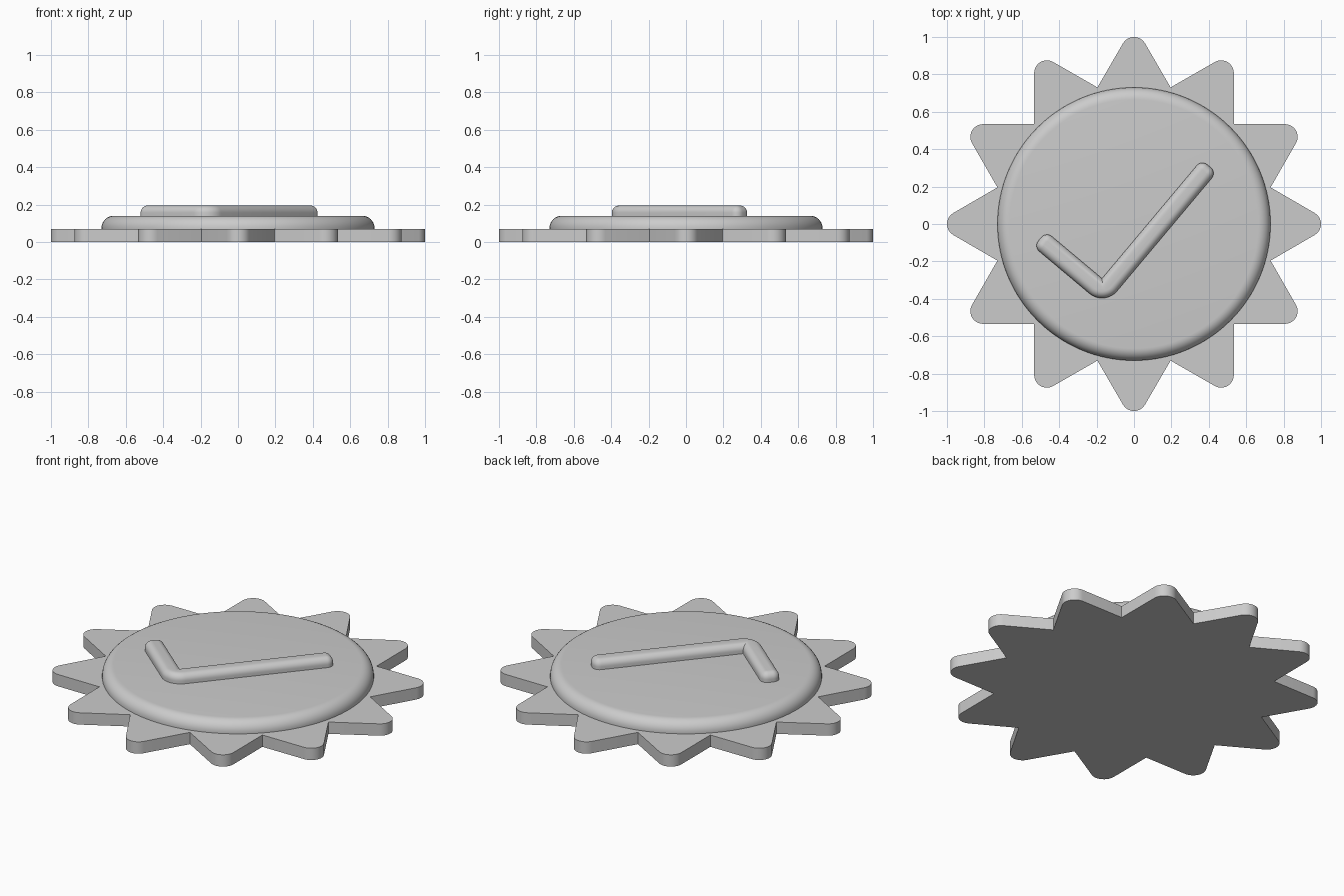
import bpy, bmesh, math
from math import sin, cos, pi, radians

if "Cube" in bpy.data.objects:
    bpy.data.objects.remove(bpy.data.objects["Cube"])

grey = bpy.data.materials.new("grey")
grey.diffuse_color = (0.6, 0.6, 0.6, 1)
grey.use_nodes = True
grey.node_tree.nodes["Principled BSDF"].inputs["Base Color"].default_value = grey.diffuse_color


def arc(cx, cy, r, a0, a1, n):
    """Points on an arc, angles in degrees."""
    return [(cx + r * cos(radians(a0 + (a1 - a0) * i / n)),
             cy + r * sin(radians(a0 + (a1 - a0) * i / n))) for i in range(n + 1)]


def loft(name, rings):
    """Closed solid through (outline, height) rings, capped at both ends."""
    bm = bmesh.new()
    loops = [[bm.verts.new((x, y, z)) for x, y in pts] for pts, z in rings]
    n = len(loops[0])
    for a, b in zip(loops, loops[1:]):
        for i in range(n):
            j = (i + 1) % n
            bm.faces.new((a[i], a[j], b[j], b[i]))
    bm.faces.new(loops[0][::-1])
    bm.faces.new(loops[-1])
    mesh = bpy.data.meshes.new(name)
    bm.to_mesh(mesh)
    bm.free()
    mesh.materials.append(grey)
    obj = bpy.data.objects.new(name, mesh)
    bpy.context.collection.objects.link(obj)
    bpy.ops.object.select_all(action='DESELECT')
    obj.select_set(True)
    bpy.context.view_layer.objects.active = obj
    bpy.ops.object.shade_smooth_by_angle(angle=radians(30))
    return obj


def rounded_rings(outline, z0, z1, r, n=8):
    """Straight wall, then a quarter-round top edge of radius r."""
    rings = [(outline(0), z0)]
    for i in range(n + 1):
        a = pi / 2 * i / n
        rings.append((outline(r * (1 - cos(a))), z1 - r + r * sin(a)))
    return rings


# Star plate: twelve 60-degree points with rounded tips
tip_r = 0.068
star = []
for k in range(12):
    t = k * 30
    star += arc((1 - tip_r) * cos(radians(t)), (1 - tip_r) * sin(radians(t)),
                tip_r, t - 60, t + 60, 10)
    v = radians(t + 15)
    star.append((0.756 * cos(v), 0.756 * sin(v)))
loft("star_plate", [(star, 0), (star, 0.07)])

# Raised round disc
loft("round_disc", rounded_rings(
    lambda o: arc(0, 0, 0.73 - o, 0, 360, 128)[:-1], 0.07, 0.14, 0.065))

# Check mark: two perpendicular arms, laid out along their own axes
W, LONG, SHORT, C = 0.105, 0.828, 0.39, 0.04


def check_outline(o):
    r = C - o
    pts = [(-o, -o)]
    pts += arc(-C, SHORT - C, r, 0, 90, 6)
    pts += arc(-W + C, SHORT - C, r, 90, 180, 6)
    pts += arc(0, 0, W - o, 180, 270, 14)
    pts += arc(LONG - C, -W + C, r, 270, 360, 6)
    pts += arc(LONG - C, -C, r, 0, 90, 6)
    c, s = cos(radians(50)), sin(radians(50))
    return [(-0.171 + u * c - v * s, -0.291 + u * s + v * c) for u, v in pts]


loft("check_mark", rounded_rings(check_outline, 0.14, 0.195, 0.038))
